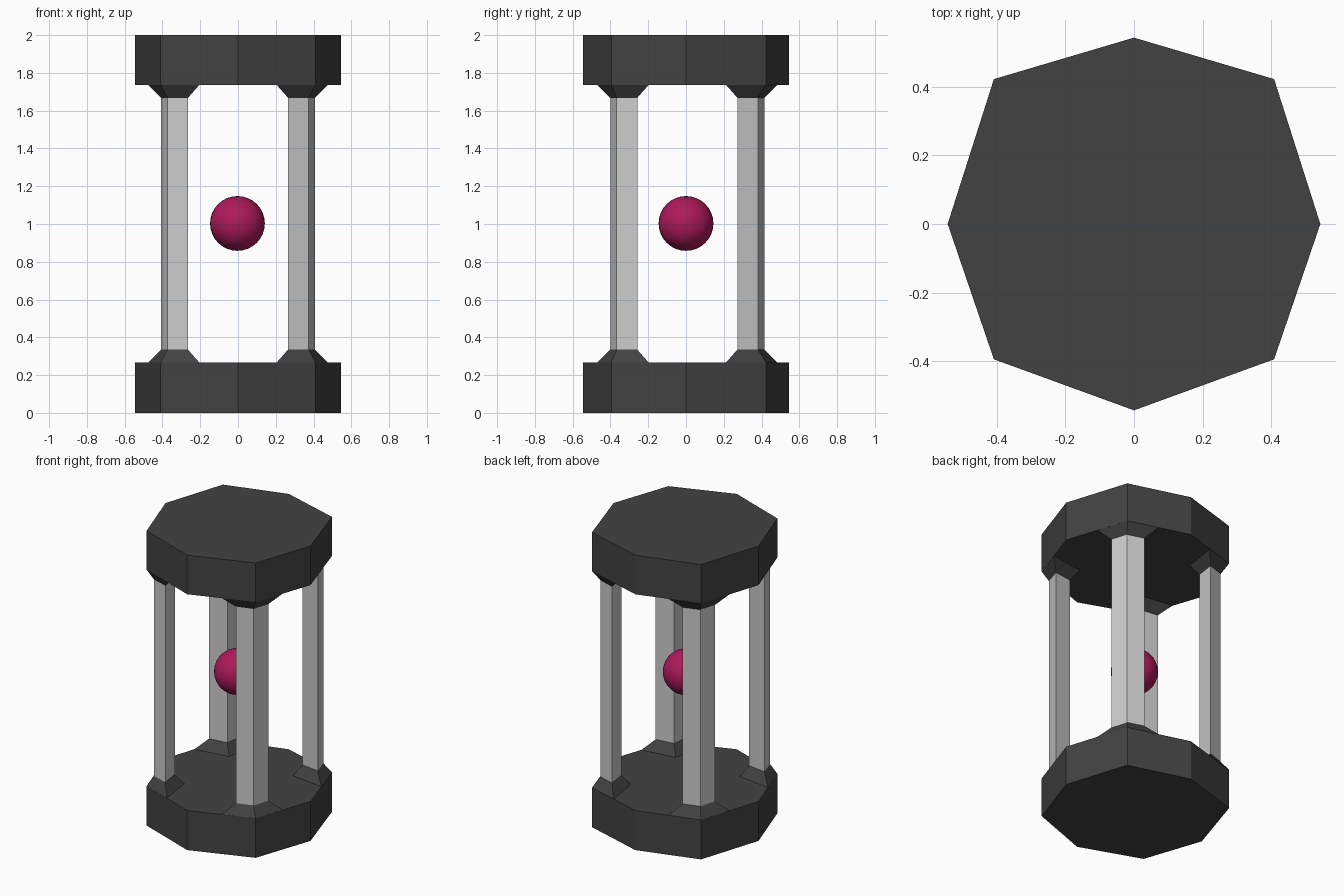
import bpy, bmesh

if "Cube" in bpy.data.objects:
    bpy.data.objects.remove(bpy.data.objects["Cube"])

def material(name, color):
    m = bpy.data.materials.new(name)
    m.diffuse_color = color
    m.use_nodes = True
    m.node_tree.nodes["Principled BSDF"].inputs["Base Color"].default_value = m.diffuse_color
    return m

dark = material("dark_grey", (0.055, 0.055, 0.055, 1))
crimson = material("crimson", (0.42, 0.01, 0.1, 1))

def loft(name, rings, mat=None):
    """Closed solid through a stack of (outline, z) rings."""
    bm = bmesh.new()
    loops = [[bm.verts.new((x, y, z)) for x, y in pts] for pts, z in rings]
    n = len(loops[0])
    for a, b in zip(loops, loops[1:]):
        for i in range(n):
            j = (i + 1) % n
            bm.faces.new((a[i], a[j], b[j], b[i]))
    bm.faces.new(loops[0])
    bm.faces.new(loops[-1])
    bmesh.ops.recalc_face_normals(bm, faces=bm.faces)
    me = bpy.data.meshes.new(name)
    bm.to_mesh(me)
    bm.free()
    ob = bpy.data.objects.new(name, me)
    bpy.context.collection.objects.link(ob)
    if mat:
        me.materials.append(mat)
    return ob

# Octagonal end slabs
R, C, DY = 0.544, 0.409, 0.007
octagon = [(R, 0), (C, C + 2 * DY), (0, R), (-C, C + 2 * DY),
           (-R, 0), (-C, -C + 2 * DY), (0, -R), (C, -C + 2 * DY)]
loft("bottom_slab", [(octagon, 0), (octagon, 0.268)], dark)
loft("top_slab", [(octagon, 1.735), (octagon, 2)], dark)

# Kite-shaped pillar sections: outer corner, side, inner corner, side
shaft = [(0.374, 0.374), (0.408, 0.265), (0.282, 0.282), (0.265, 0.408)]
flare = [(C, C), (0.475, 0.206), (0.239, 0.239), (0.206, 0.475)]

for sx, xn in ((-1, "left"), (1, "right")):
    for sy, yn in ((-1, "front"), (1, "back")):
        s = [(sx * x, sy * y + DY) for x, y in shaft]
        f = [(sx * x, sy * y + DY * (2 if i == 0 else 1))
             for i, (x, y) in enumerate(flare)]
        tag = f"{yn}_{xn}"
        loft(f"pillar_{tag}", [(s, 0.335), (s, 1.668)])
        loft(f"pillar_foot_{tag}", [(f, 0.268), (s, 0.335)], dark)
        loft(f"pillar_cap_{tag}", [(s, 1.668), (f, 1.735)], dark)

# Floating ball
bpy.ops.mesh.primitive_uv_sphere_add(segments=32, ring_count=16, radius=0.145,
                                     location=(-0.003, 0, 1.003))
ball = bpy.context.object
ball.name = "ball"
ball.data.materials.append(crimson)
bpy.ops.object.shade_smooth_by_angle()
